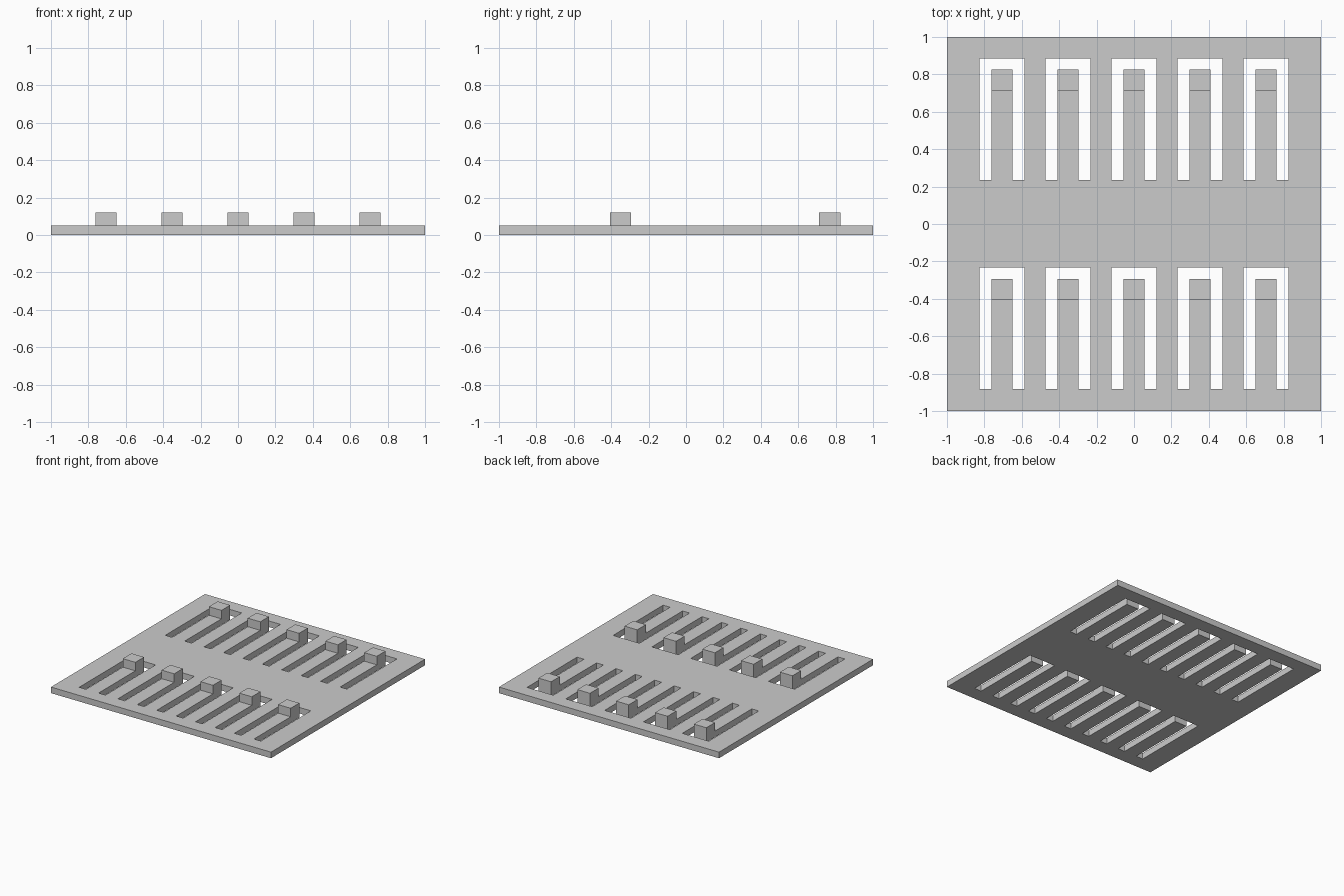
import bpy
import bmesh

cube = bpy.data.objects.get("Cube")
if cube:
    bpy.data.objects.remove(cube, do_unlink=True)

THICK = 0.05
KEY_TOP = 0.12
COLUMNS = [i * 0.353 for i in range(-2, 3)]
ROWS = [-0.883, 0.235]             # y where each row of tongues is hinged
SLOT_HALF, SLOT_LEN = 0.12, 0.65
TONGUE_HALF, TONGUE_LEN = 0.057, 0.59
KEY_LEN = 0.113

grey = bpy.data.materials.new("plain grey")
grey.use_nodes = True
grey.diffuse_color = (0.6, 0.6, 0.6, 1)
grey.node_tree.nodes["Principled BSDF"].inputs["Base Color"].default_value = (0.6, 0.6, 0.6, 1)


def add_object(name, bm):
    bmesh.ops.recalc_face_normals(bm, faces=bm.faces)
    mesh = bpy.data.meshes.new(name)
    bm.to_mesh(mesh)
    bm.free()
    mesh.materials.append(grey)
    obj = bpy.data.objects.new(name, mesh)
    bpy.context.collection.objects.link(obj)


def in_slot(x, y):
    """True in the U-shaped gap around a tongue."""
    for cx in COLUMNS:
        for y0 in ROWS:
            dx, dy = abs(x - cx), y - y0
            if dx < SLOT_HALF and 0 < dy < SLOT_LEN:
                return dx > TONGUE_HALF or dy > TONGUE_LEN
    return False


# Base plate with tongues: grid cells outside the gaps, extruded to thickness
xs = sorted([-1, 1] + [c + s for c in COLUMNS
                       for s in (-SLOT_HALF, -TONGUE_HALF, TONGUE_HALF, SLOT_HALF)])
ys = sorted([-1, 1] + [r + d for r in ROWS for d in (0, TONGUE_LEN, SLOT_LEN)])
bm = bmesh.new()
grid = [[bm.verts.new((x, y, 0)) for y in ys] for x in xs]
for i in range(len(xs) - 1):
    for j in range(len(ys) - 1):
        if not in_slot((xs[i] + xs[i + 1]) / 2, (ys[j] + ys[j + 1]) / 2):
            bm.faces.new((grid[i][j], grid[i + 1][j], grid[i + 1][j + 1], grid[i][j + 1]))
extruded = bmesh.ops.extrude_face_region(bm, geom=bm.faces[:], use_keep_orig=True)
top = [e for e in extruded["geom"] if isinstance(e, bmesh.types.BMVert)]
bmesh.ops.translate(bm, verts=top, vec=(0, 0, THICK))
add_object("base_plate", bm)

# Key blocks standing on the free end of each tongue
for row, y0 in zip(("front", "back"), ROWS):
    for n, cx in enumerate(COLUMNS, 1):
        bm = bmesh.new()
        bmesh.ops.create_cube(bm, size=1)
        bmesh.ops.scale(bm, verts=bm.verts, vec=(2 * TONGUE_HALF, KEY_LEN, KEY_TOP - THICK))
        bmesh.ops.translate(bm, verts=bm.verts,
                            vec=(cx, y0 + TONGUE_LEN - KEY_LEN / 2, (KEY_TOP + THICK) / 2))
        add_object(f"{row}_key_{n}", bm)
